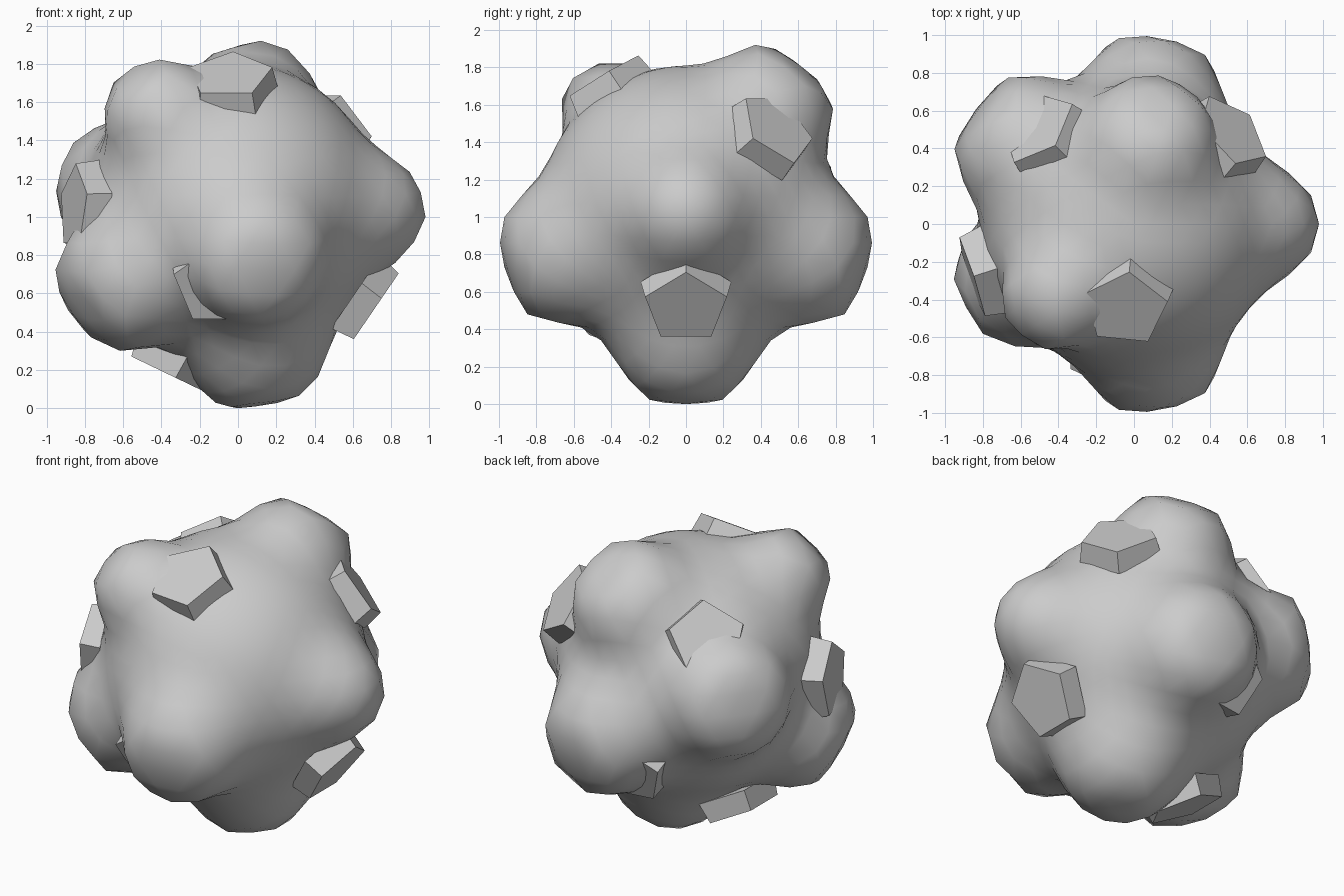
import bpy, bmesh, math
from mathutils import Vector

if "Cube" in bpy.data.objects:
    bpy.data.objects.remove(bpy.data.objects["Cube"])

CENTRE = Vector((0, 0, 1))

# core ball and knobs that blend into it: centre (relative to CENTRE), radius
CORE = ((-0.03, 0.00, 0.03), 0.78)
KNOBS = [
    ((0.72, 0.00, 0.03), 0.265),     # right
    ((0.09, 0.48, 0.63), 0.31),      # top rear
    ((-0.45, -0.42, 0.60), 0.245),   # top front left
    ((-0.65, 0.47, 0.14), 0.335),    # rear left
    ((-0.65, -0.32, -0.37), 0.335),  # low left
    ((0.10, -0.70, -0.21), 0.345),   # front
    ((0.10, 0.70, -0.21), 0.345),    # back
    ((0.09, 0.00, -0.67), 0.365),    # bottom
]
BALLS = [(Vector(c), r) for c, r in [CORE] + KNOBS]
BLEND = 0.24
# the knob tips are flattened by an outer sphere
LIMIT_CENTRE, LIMIT = Vector((-0.03, 0, 0.01)), 1.01

# pentagonal plates: outer face centre, +1 corner up / -1 corner down
PLATES = [
    ((-0.045, -0.45, 0.745), 1),
    ((0.52, 0.49, 0.48), -1),
    ((0.71, 0.00, -0.485), 1),
    ((-0.86, -0.28, 0.05), 1),
    ((-0.39, 0.00, -0.81), -1),
    ((-0.115, -0.77, -0.365), 1),
    ((-0.115, 0.77, -0.365), 1),
    ((-0.51, 0.51, 0.51), 1),
]


def add_object(name, bm):
    mesh = bpy.data.meshes.new(name)
    bm.to_mesh(mesh)
    bm.free()
    obj = bpy.data.objects.new(name, mesh)
    bpy.context.collection.objects.link(obj)
    return obj


def distance(p):
    """Signed distance to the balls, smoothly blended together."""
    d = 10.0
    for c, r in BALLS:
        e = (p - c).length - r
        h = max(BLEND - abs(d - e), 0) / BLEND
        d = min(d, e) - h * h * BLEND / 4
    return max(d, (p - LIMIT_CENTRE).length - LIMIT)


def surface_radius(direction):
    lo, hi = 0.4, 1.3
    for _ in range(18):
        mid = (lo + hi) / 2
        if distance(direction * mid) < 0:
            lo = mid
        else:
            hi = mid
    return lo


# lumpy smooth body
bm = bmesh.new()
bmesh.ops.create_icosphere(bm, subdivisions=4, radius=1)
for v in bm.verts:
    d = v.co.normalized()
    v.co = d * surface_radius(d)
for f in bm.faces:
    f.smooth = True
body = add_object("body", bm)
body.location = CENTRE

# tapered pentagonal plates facing outward
DEPTH = 0.13
for i, (p, up) in enumerate(PLATES):
    p = Vector(p)
    bm = bmesh.new()
    bmesh.ops.create_cone(bm, cap_ends=True, segments=5, radius1=0.255,
                          radius2=0.23, depth=DEPTH)
    # turn the ring so that a corner lies on +Y or -Y
    top = max((v for v in bm.verts if v.co.z > 0), key=lambda v: v.co.y)
    turn = up * math.pi / 2 - math.atan2(top.co.y, top.co.x)
    for v in bm.verts:
        x, y = v.co.x, v.co.y
        v.co.x = x * math.cos(turn) - y * math.sin(turn)
        v.co.y = x * math.sin(turn) + y * math.cos(turn)
    plate = add_object(f"pentagon_plate_{i + 1}", bm)
    plate.rotation_mode = 'QUATERNION'
    plate.rotation_quaternion = p.to_track_quat('Z', 'Y')
    plate.location = CENTRE + p - p.normalized() * DEPTH / 2
